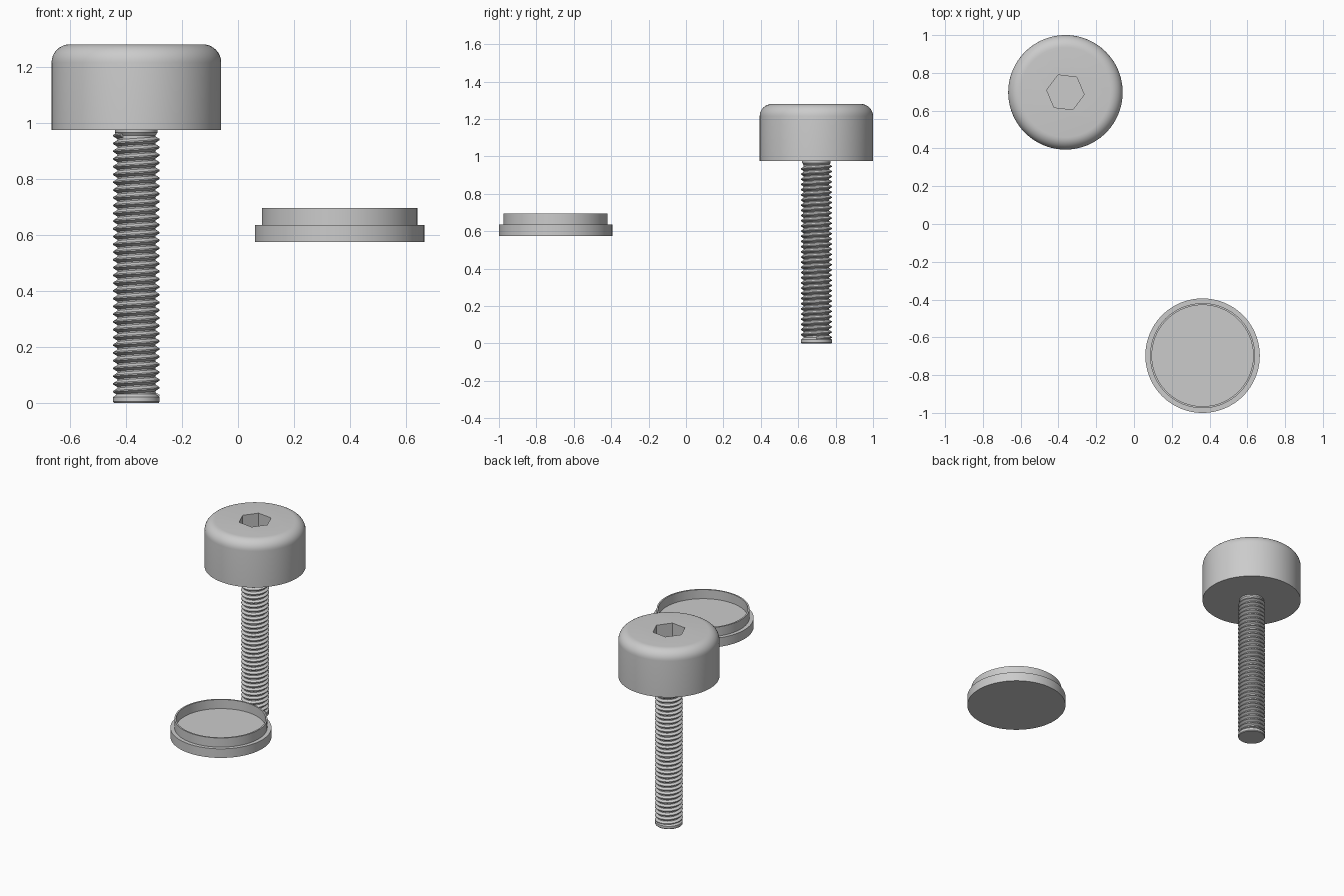
import bpy, bmesh, math

if "Cube" in bpy.data.objects:
    bpy.data.objects.remove(bpy.data.objects["Cube"])

BOLT = (-0.363, 0.697)
CAP = (0.363, -0.697)


def finish(name, bm, loc):
    bmesh.ops.recalc_face_normals(bm, faces=bm.faces[:])
    me = bpy.data.meshes.new(name)
    bm.to_mesh(me)
    bm.free()
    ob = bpy.data.objects.new(name, me)
    ob.location = (loc[0], loc[1], 0)
    bpy.context.collection.objects.link(ob)
    return ob


def smooth(ob):
    bpy.ops.object.select_all(action='DESELECT')
    ob.select_set(True)
    bpy.context.view_layer.objects.active = ob
    bpy.ops.object.shade_smooth_by_angle(angle=math.radians(30))


def lathe(name, profile, loc, n=96):
    """Revolve (radius, z) points about z, closing both ends with flat faces."""
    bm = bmesh.new()
    rings = [[bm.verts.new((r * math.cos(2 * math.pi * i / n),
                            r * math.sin(2 * math.pi * i / n), z)) for i in range(n)]
             for r, z in profile]
    for a, b in zip(rings, rings[1:]):
        for i in range(n):
            j = (i + 1) % n
            bm.faces.new((a[i], a[j], b[j], b[i]))
    bm.faces.new(rings[0][::-1])
    bm.faces.new(rings[-1])
    return finish(name, bm, loc)


# Bolt head: cylinder with a rounded top edge
R, TOP, BASE, F = 0.303, 1.28, 0.975, 0.065
fillet = [(R - F + F * math.cos(k * math.pi / 16), TOP - F + F * math.sin(k * math.pi / 16))
          for k in range(9)]
head = lathe("bolt_head", [(R, BASE)] + fillet, BOLT)

# Hexagonal socket cut into the head
bm = bmesh.new()
bmesh.ops.create_cone(bm, cap_ends=True, segments=6, radius1=0.1, radius2=0.1, depth=0.3)
bmesh.ops.translate(bm, verts=bm.verts[:], vec=(0, 0, TOP))
cutter = finish("socket_cutter", bm, BOLT)
vx = cutter.data.vertices[0].co
cutter.rotation_euler.z = math.radians(-7) - math.atan2(vx.y, vx.x)
cutter.hide_render = True
mod = head.modifiers.new("socket", 'BOOLEAN')
mod.object = cutter
mod.operation = 'DIFFERENCE'
mod.solver = 'EXACT'
smooth(head)
bpy.ops.object.modifier_apply(modifier="socket")
bpy.data.objects.remove(cutter)

# Shaft core with a plain collar at the tip
r_out, r_in = 0.083, 0.068
shaft = lathe("bolt_shaft", [(r_out - 0.003, 0), (r_out, 0.004), (r_out, 0.02), (r_in, 0.032),
                             (r_in, 0.955), (0.076, 0.965), (0.076, 0.98)], BOLT, 48)
smooth(shaft)

# Helical thread ridge wrapped around the core
pitch, seg = 0.0277, 40
z0, z1 = 0.026, 0.958
steps = int((z1 - z0) / pitch * seg)
section = [(r_in - 0.004, -0.5), (r_out, -0.08), (r_out, 0.08), (r_in - 0.004, 0.5)]
bm = bmesh.new()
prev = None
for i in range(steps + 1):
    t = 2 * math.pi * i / seg
    z = z0 + pitch * i / seg
    ring = [bm.verts.new((r * math.cos(t), r * math.sin(t), z + dz * pitch))
            for r, dz in section]
    if prev:
        for k in range(3):
            bm.faces.new((prev[k], ring[k], ring[k + 1], prev[k + 1]))
    else:
        bm.faces.new(ring)
    prev = ring
bm.faces.new(prev[::-1])
thread = finish("bolt_thread", bm, BOLT)
smooth(thread)

# Shallow cap: wide base flange with a thin raised rim
cap = lathe("head_cap", [(R, 0.575), (R, 0.635), (0.278, 0.635), (0.278, 0.695),
                         (0.268, 0.695), (0.268, 0.635)], CAP)
smooth(cap)
